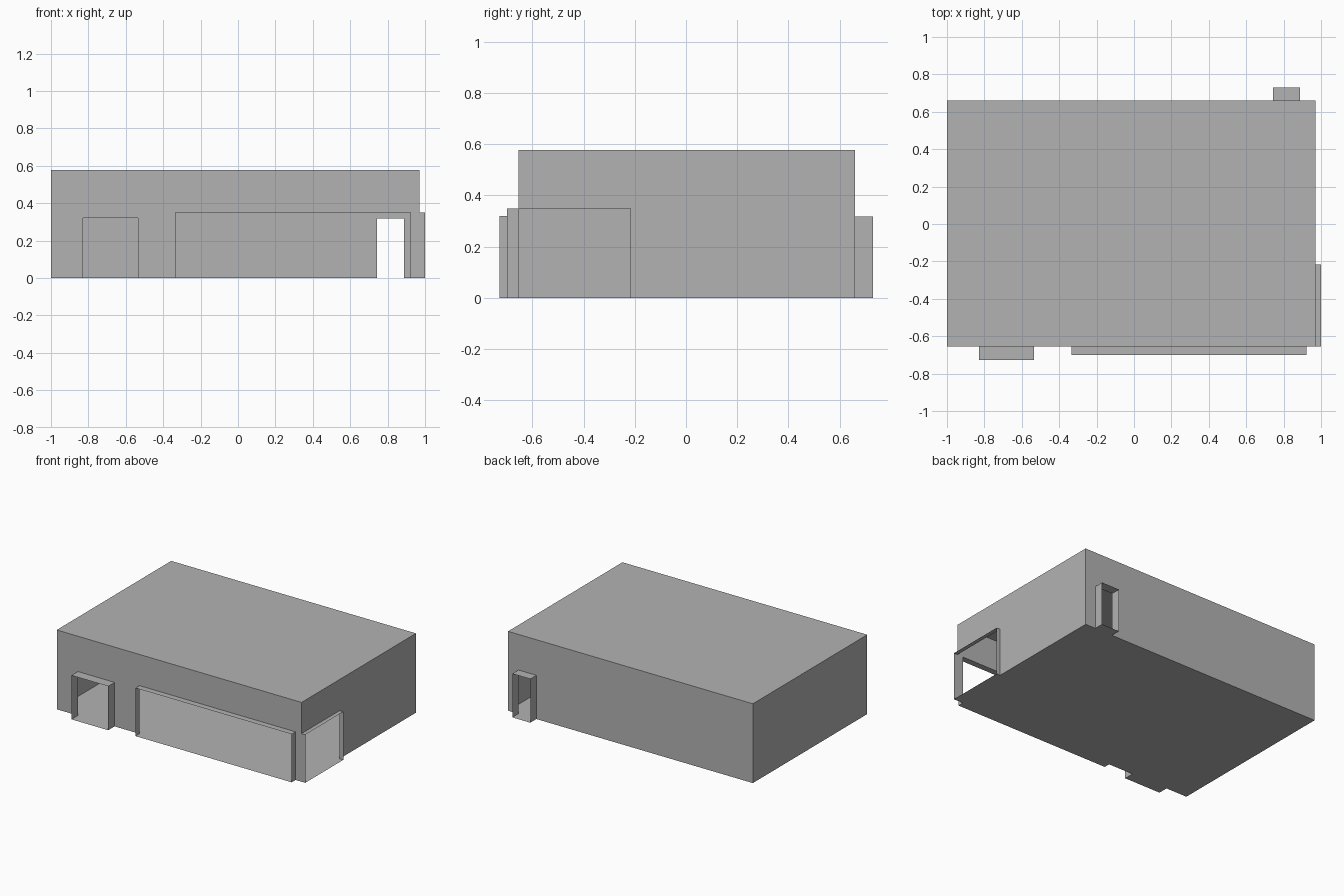
import bpy
import bmesh

cube = bpy.data.objects.get("Cube")
if cube:
    bpy.data.objects.remove(cube, do_unlink=True)

X0, X1, Y0, Y1, H = -1.0, 0.97, -0.655, 0.66, 0.577

grey = bpy.data.materials.new("plain grey")
grey.use_nodes = True
grey.diffuse_color = (0.45, 0.45, 0.45, 1)
grey.node_tree.nodes["Principled BSDF"].inputs["Base Color"].default_value = (0.45, 0.45, 0.45, 1)


def sheet(name, polygons):
    """Make one thin-surface object from a few polygons."""
    bm = bmesh.new()
    for points in polygons:
        bm.faces.new([bm.verts.new(p) for p in points])
    bmesh.ops.remove_doubles(bm, verts=bm.verts, dist=0.0001)
    mesh = bpy.data.meshes.new(name)
    bm.to_mesh(mesh)
    bm.free()
    mesh.materials.append(grey)
    obj = bpy.data.objects.new(name, mesh)
    bpy.context.collection.objects.link(obj)


def wall(name, place, start, end, openings=()):
    """Wall with notches open to the ground; place(u, z, out) gives 3D points.
    Each opening is (name, u start, u end, height, depth of its frame)."""
    outline = [(start, 0)]
    for _, a, b, top, _ in openings:
        outline += [(a, 0), (a, top), (b, top), (b, 0)]
    outline += [(end, 0), (end, H), (start, H)]
    outline = list(dict.fromkeys(outline))
    sheet(name, [[place(u, z, 0) for u, z in outline]])

    # Frame projecting around each opening, with its floor
    for part, a, b, top, depth in openings:
        loop = [(a, 0), (a, top), (b, top), (b, 0)]
        sides = []
        for i, (p, q) in enumerate(zip(loop, loop[1:] + loop[:1])):
            sides.append([place(*p, 0), place(*p, depth),
                          place(*q, depth), place(*q, 0)])
        sheet(part, sides)


# Walls, each drawn left to right as seen from outside
wall("front_wall", lambda u, z, d: (u, Y0 - d, z), X0, X1,
     [("front_door_frame", -0.83, -0.535, 0.32, 0.073),
      ("front_window_frame", -0.335, 0.922, 0.35, 0.045)])
wall("left_wall", lambda u, z, d: (X1 + d, u, z), Y0, Y1,
     [("left_window_frame", Y0, -0.217, 0.35, 0.03)])
wall("back_wall", lambda u, z, d: (-u, Y1 + d, z), -X1, -X0,
     [("back_door_frame", -0.887, -0.742, 0.318, 0.07)])
wall("right_wall", lambda u, z, d: (X0 - d, -u, z), -Y1, -Y0)

# Roof and floor
corners = [(X0, Y0), (X1, Y0), (X1, Y1), (X0, Y1)]
sheet("roof", [[(x, y, H) for x, y in corners]])
sheet("floor", [[(x, y, 0) for x, y in reversed(corners)]])
